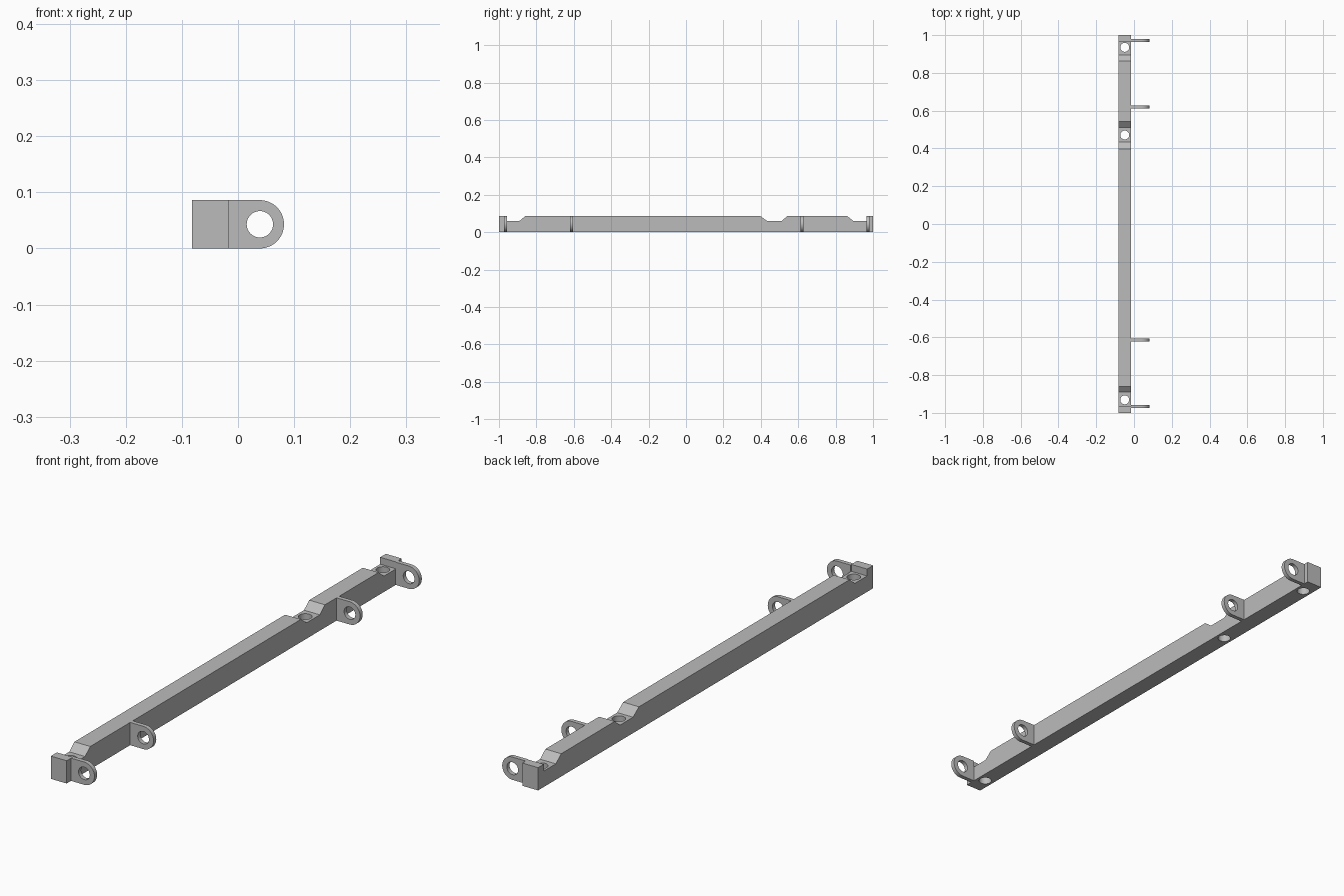
import bpy, bmesh
from math import sin, cos, pi, radians
from mathutils import Matrix, Vector

cube = bpy.data.objects.get("Cube")
if cube:
    bpy.data.objects.remove(cube, do_unlink=True)

grey = bpy.data.materials.new("grey_metal")
grey.use_nodes = True
COLOUR = (0.5, 0.5, 0.5, 1)
grey.diffuse_color = COLOUR
grey.node_tree.nodes["Principled BSDF"].inputs["Base Color"].default_value = COLOUR

LEFT, RIGHT = -0.082, -0.016      # bar sides
HEIGHT, FLOOR = 0.086, 0.06       # bar top and notch floor
EYE_X, EYE_Z = 0.039, 0.043       # lug eye centre
HOLE_R = 0.0235


def prism(name, points, start, offset):
    """Extrude a closed outline, mapped to 3D by start, along offset."""
    bm = bmesh.new()
    face = bm.faces.new([bm.verts.new(start(a, b)) for a, b in points])
    out = bmesh.ops.extrude_face_region(bm, geom=[face])
    verts = [v for v in out["geom"] if isinstance(v, bmesh.types.BMVert)]
    bmesh.ops.translate(bm, verts=verts, vec=offset)
    bmesh.ops.recalc_face_normals(bm, faces=bm.faces)
    mesh = bpy.data.meshes.new(name)
    bm.to_mesh(mesh)
    bm.free()
    mesh.materials.append(grey)
    obj = bpy.data.objects.new(name, mesh)
    bpy.context.collection.objects.link(obj)
    return obj


def drill(obj, places, matrix):
    """Cut round holes through obj at the given places."""
    bm = bmesh.new()
    for p in places:
        bmesh.ops.create_cone(bm, cap_ends=True, segments=48, radius1=HOLE_R,
                              radius2=HOLE_R, depth=0.4,
                              matrix=Matrix.Translation(p) @ matrix)
    mesh = bpy.data.meshes.new("hole_cutter")
    bm.to_mesh(mesh)
    bm.free()
    mesh.materials.append(grey)
    cutter = bpy.data.objects.new("hole_cutter", mesh)
    cutter.hide_render = True
    bpy.context.collection.objects.link(cutter)
    mod = obj.modifiers.new("holes", "BOOLEAN")
    mod.object, mod.operation, mod.solver = cutter, "DIFFERENCE", "EXACT"
    bpy.context.view_layer.objects.active = obj
    bpy.ops.object.modifier_apply(modifier=mod.name)
    bpy.data.objects.remove(cutter, do_unlink=True)


def smooth(obj):
    bpy.ops.object.select_all(action="DESELECT")
    obj.select_set(True)
    bpy.context.view_layer.objects.active = obj
    bpy.ops.object.shade_smooth_by_angle(angle=radians(30))


# Bar: side outline with end notches and one middle notch
outline = [(-1, 0), (1, 0), (1, HEIGHT), (0.966, HEIGHT), (0.966, FLOOR),
           (0.894, FLOOR), (0.862, HEIGHT), (0.542, HEIGHT), (0.511, FLOOR),
           (0.433, FLOOR), (0.398, HEIGHT), (-0.859, HEIGHT), (-0.89, FLOOR),
           (-0.964, FLOOR), (-0.964, HEIGHT), (-1, HEIGHT)]
bar = prism("bar", outline, lambda y, z: Vector((LEFT, y, z)), (RIGHT - LEFT, 0, 0))
drill(bar, [Vector(((LEFT + RIGHT) / 2, y, 0)) for y in (-0.931, 0.471, 0.935)],
      Matrix.Identity(4))
smooth(bar)

# Lugs: round-ended plates with an eye and a small fillet at the root
THICK, FILLET = 0.016, 0.017
round_end = [(EYE_X + EYE_Z * cos(a), EYE_Z + EYE_Z * sin(a))
             for a in [pi * (i / 32 - 0.5) for i in range(33)]]
plate = [(RIGHT, 0)] + round_end + [(RIGHT, HEIGHT)]
for i, y in enumerate((-0.966, -0.613, 0.619, 0.972), 1):
    lug = prism(f"lug_{i}", plate, lambda x, z: Vector((x, y - THICK / 2, z)),
                (0, THICK, 0))
    drill(lug, [Vector((EYE_X, y, EYE_Z))], Matrix.Rotation(pi / 2, 4, "X"))
    smooth(lug)
